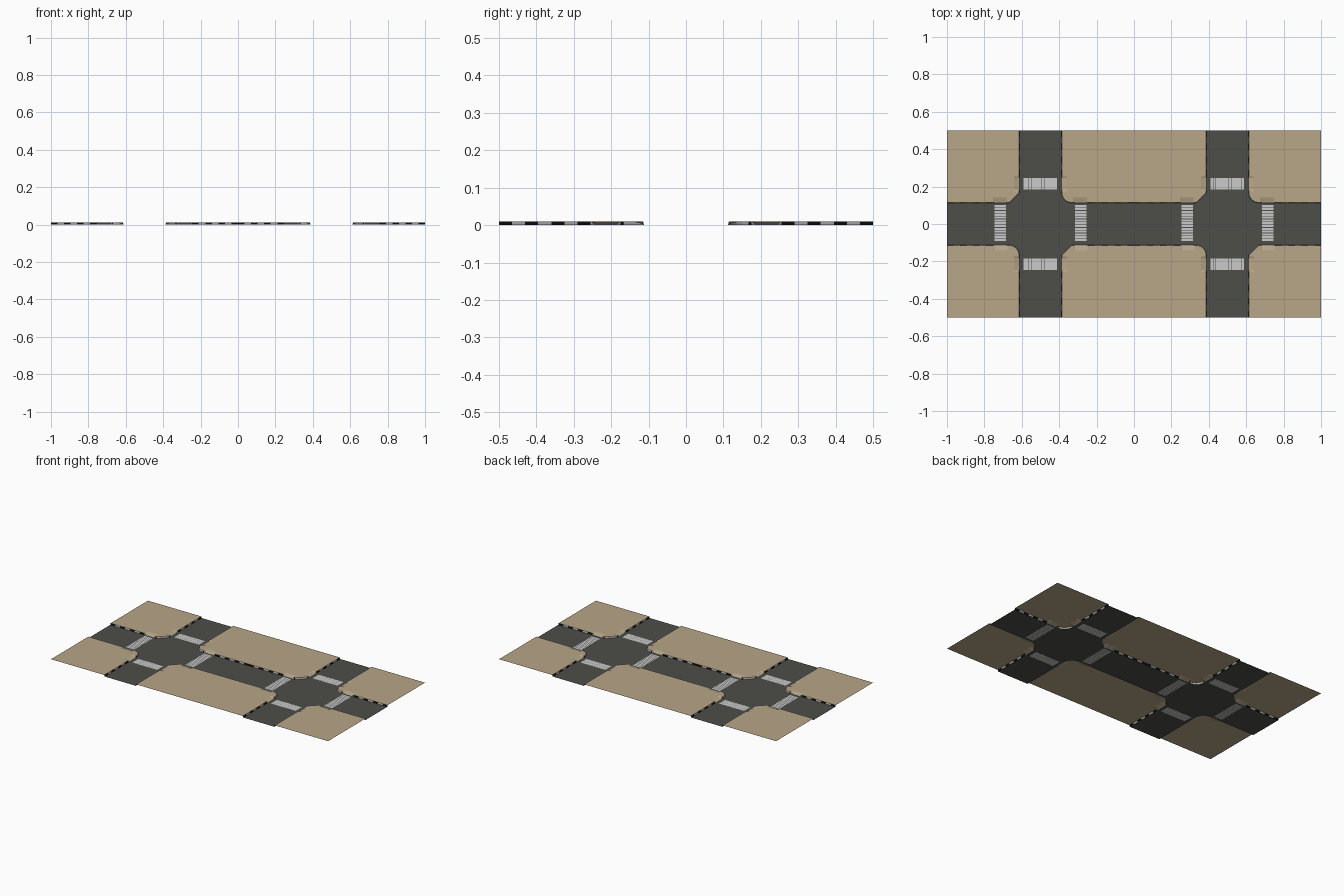
import bpy, bmesh, math

if "Cube" in bpy.data.objects:
    bpy.data.objects.remove(bpy.data.objects["Cube"])

TOP, LOW, ROAD = 0.010, 0.003, 0.0004   # pavement, dropped kerb, road heights
H, R = 0.112, 0.055                     # road half width, corner radius


def material(name, rgb):
    m = bpy.data.materials.new(name)
    m.diffuse_color = (*rgb, 1)
    m.use_nodes = True
    m.node_tree.nodes["Principled BSDF"].inputs["Base Color"].default_value = m.diffuse_color
    return m


TAN = material("pavement tan", (0.48, 0.385, 0.245))
ASPHALT = material("asphalt grey", (0.075, 0.076, 0.067))
WHITE = material("stripe white", (0.60, 0.60, 0.60))
GREY = material("kerb grey", (0.50, 0.50, 0.50))
BLACK = material("kerb black", (0.005, 0.005, 0.005))


def finish(name, bm, mats):
    bmesh.ops.remove_doubles(bm, verts=bm.verts, dist=1e-5)
    me = bpy.data.meshes.new(name)
    bm.to_mesh(me)
    bm.free()
    for m in mats:
        me.materials.append(m)
    ob = bpy.data.objects.new(name, me)
    bpy.context.collection.objects.link(ob)


def face(bm, pts, mat=0):
    f = bm.faces.new([bm.verts.new(p) for p in pts])
    f.normal_update()
    if f.normal.z < 0:
        f.normal_flip()
    f.material_index = mat


def kerb_path(steps):
    """Kerb line of one quadrant: (u, v, inward u, inward v, height, colour)."""
    us = [0.5 - i * 0.245 / 7 for i in range(8)] + [0.245, 0.185, 0.175]
    arm = []
    for i, u in enumerate(us):
        arm.append((u, H, 0, 1, LOW if u in (0.245, 0.185) else TOP,
                    (i + 1) % 2 if i < 7 else (1 if i == 10 else 0)))
    c = H + R
    arc = []
    for i in range(steps + 1):
        a = math.pi / 2 * i / steps
        n = (math.sin(a), math.cos(a))
        arc.append((c - R * n[0], c - R * n[1], n[0], n[1], TOP, 1 if i == steps else 0))
    back = [(v, u, nv, nu, z, arm[i - 1][5]) for i, (u, v, nu, nv, z, k)
            in reversed(list(enumerate(arm)))]
    return arm + arc + back


road, pave, kerb = bmesh.new(), bmesh.new(), bmesh.new()
for cx in (-0.5, 0.5):
    for sx in (-1, 1):
        for sy in (-1, 1):
            path = kerb_path(1 if sx * sy < 0 else 5)

            def P(u, v, z):
                return (cx + sx * u, sy * v, z)

            def off(p, d, z):
                return P(p[0] + p[2] * d, p[1] + p[3] * d, z)

            # road quarter
            face(road, [P(0, 0, ROAD), P(0.5, 0, ROAD)]
                 + [off(p, 0, ROAD) for p in path] + [P(0, 0.5, ROAD)])
            # main pavement slab
            face(pave, [P(0.5, 0.5, TOP)] + [off(p, 0.03, TOP) for p in reversed(path)])
            for a, b in zip(path, path[1:]):
                # pavement rim with dropped ramps
                face(pave, [off(a, 0.003, a[4]), off(b, 0.003, b[4]),
                            off(b, 0.03, TOP), off(a, 0.03, TOP)])
                # black and grey kerb face
                face(kerb, [off(a, 0, ROAD), off(b, 0, ROAD),
                            off(b, 0.003, b[4]), off(a, 0.003, a[4])], a[5])
finish("road", road, [ASPHALT])
finish("pavement", pave, [TAN])
finish("kerb", kerb, [GREY, BLACK])


def plate(bm, x0, x1, y0, y1):
    for z in (0.0, 0.0010):
        pts = [(x0, y0, z), (x1, y0, z), (x1, y1, z), (x0, y1, z)]
        face(bm, pts)
    for f in bm.faces:
        if f.calc_center_median().z < 1e-6 and f.normal.z > 0:
            f.normal_flip()


# zebra crossings on all four arms of both junctions
zebra = bmesh.new()
N = 13
for cx in (-0.5, 0.5):
    for s in (-1, 1):
        for i in range(N):
            t = -0.092 + i * 0.0151
            xc = cx + s * 0.215
            plate(zebra, xc - 0.03, xc + 0.03, t, t + 0.0115)
            t = cx - 0.09 + i * 0.18 / N
            plate(zebra, t, t + 0.0128, s * 0.215 - 0.031, s * 0.215 + 0.031)
finish("zebra_crossings", zebra, [WHITE])
